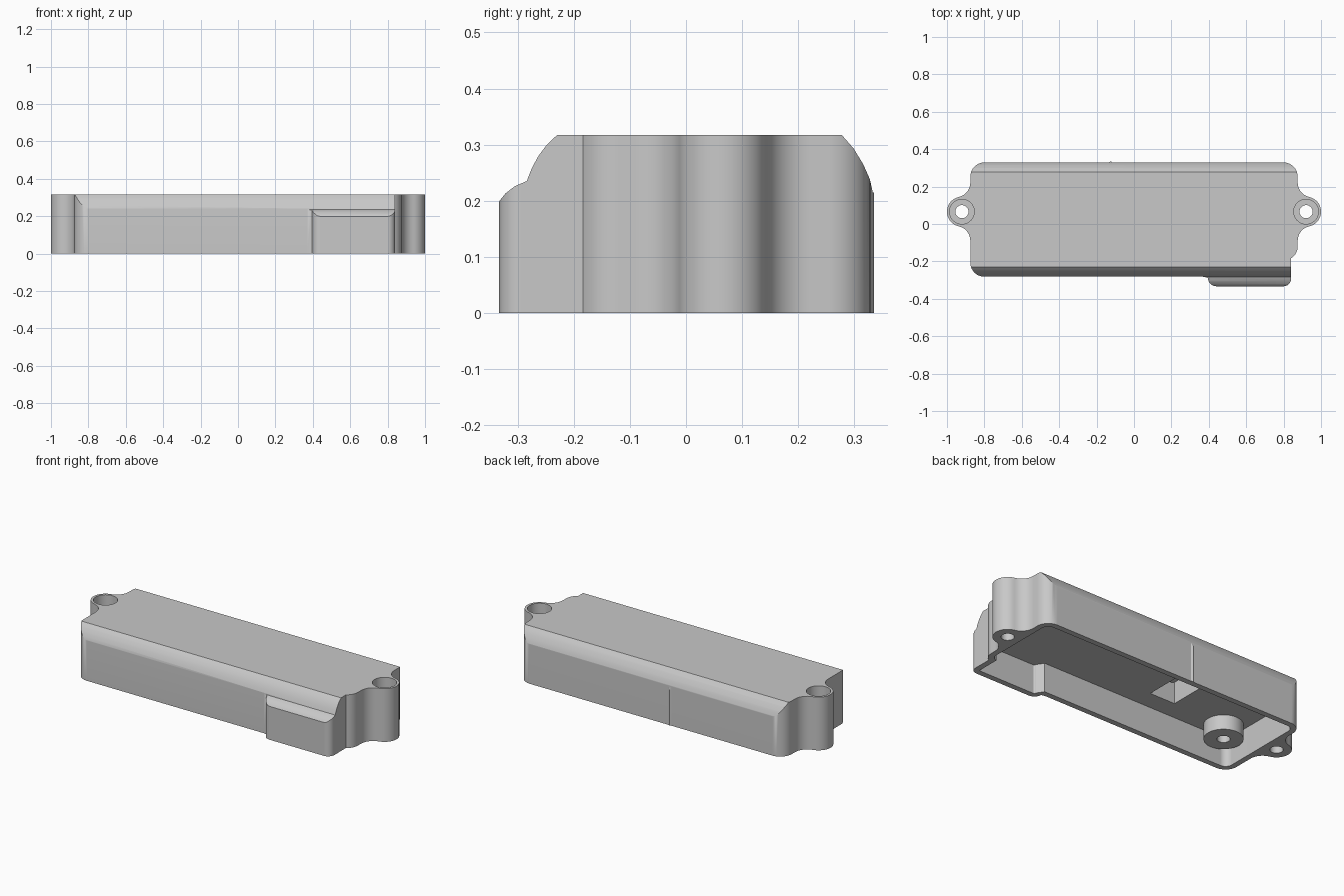
import bpy, bmesh, math
from math import radians, sin, cos, sqrt
from mathutils import Vector

if "Cube" in bpy.data.objects:
    bpy.data.objects.remove(bpy.data.objects["Cube"], do_unlink=True)

HEIGHT, CEILING = 0.317, 0.172
EAR_X, EAR_Y, EAR_R = 0.92, 0.066, 0.08

grey = bpy.data.materials.new("plain grey")
grey.use_nodes = True
grey.diffuse_color = (0.58, 0.58, 0.58, 1)
grey.node_tree.nodes["Principled BSDF"].inputs["Base Color"].default_value = (0.58, 0.58, 0.58, 1)


def arc(cx, cy, r, start, end, n=10):
    """Points along an arc, angles in degrees."""
    angles = [radians(start + (end - start) * i / n) for i in range(n + 1)]
    return [(cx + r * cos(a), cy + r * sin(a)) for a in angles]


def prism(name, points, low, high, axis="z"):
    """Extrude a closed outline: (x, y) along z, (y, z) along x or (x, z) along y."""
    place = {"z": lambda u, v, w: (u, v, w), "x": lambda u, v, w: (w, u, v),
             "y": lambda u, v, w: (u, w, v)}[axis]
    bm = bmesh.new()
    base = bm.faces.new([bm.verts.new(place(u, v, low)) for u, v in points])
    step = Vector(place(0, 0, high - low))
    new = bmesh.ops.extrude_face_region(bm, geom=[base], use_keep_orig=True)["geom"]
    bmesh.ops.translate(bm, vec=step, verts=[g for g in new if isinstance(g, bmesh.types.BMVert)])
    bmesh.ops.recalc_face_normals(bm, faces=bm.faces)
    mesh = bpy.data.meshes.new(name)
    bm.to_mesh(mesh)
    bm.free()
    mesh.materials.append(grey)
    obj = bpy.data.objects.new(name, mesh)
    bpy.context.collection.objects.link(obj)
    return obj


def cylinder(name, x, y, r, low, high):
    return prism(name, arc(x, y, r, 0, 360, 40)[:-1], low, high)


def combine(target, tool, operation):
    """Apply a boolean and discard the tool."""
    mod = target.modifiers.new("cut", "BOOLEAN")
    mod.object, mod.operation, mod.solver = tool, operation, "EXACT"
    bpy.context.view_layer.objects.active = target
    bpy.ops.object.modifier_apply(modifier=mod.name)
    bpy.data.objects.remove(tool, do_unlink=True)


def ear(side):
    """Mounting ear outline with concave blends, from bottom to top on +x."""
    r = 0.08
    cx = 0.875 + r
    dy = sqrt((r + EAR_R) ** 2 - (cx - EAR_X) ** 2)
    a = math.degrees(math.atan2(dy, cx - EAR_X))
    pts = arc(cx, EAR_Y - dy, r, 180, 180 - a, 8)
    pts += arc(EAR_X, EAR_Y, EAR_R, -a, a, 24)[1:]
    pts += arc(cx, EAR_Y + dy, r, 180 + a, 180, 8)[1:]
    return pts if side > 0 else [(-x, y) for x, y in reversed(pts)]


def footprint(t, ears):
    """Case outline inset by t, counter-clockwise from the front left corner."""
    r = 0.075 - t
    pts = arc(-0.80, -0.207, r, 180, 270)
    # raised front block with rounded corners
    pts += [(0.37 + t, -0.282 + t)]
    pts += arc(0.44, -0.288, 0.045 - t, 180, 270, 6)
    pts += arc(0.80, -0.293, 0.04 - t, 270, 360, 6)
    # right front corner, cut short by the block's end wall
    cut = math.degrees(math.acos((0.04 - t) / r))
    pts += arc(0.80, -0.12, r, -cut, 0, 8)
    pts += ear(1) if ears else []
    pts += arc(0.80, 0.254, r, 0, 90)
    # slight vertical ridge on the back wall
    pts += [(-0.115, 0.329), (-0.125, 0.335), (-0.135, 0.329)] if ears else []
    pts += arc(-0.80, 0.254, r, 90, 180)
    pts += ear(-1) if ears else []
    return pts


# Outer shell: footprint trimmed by the rounded side profile
shoulder_front = [(-0.23, HEIGHT), (-0.248, 0.3), (-0.263, 0.28), (-0.275, 0.258), (-0.284, 0.235)]
shoulder_bump = [(-0.305, 0.226), (-0.322, 0.213), (-0.333, 0.199)]
shoulder_back = [(0.333, 0.215), (0.328, 0.238), (0.316, 0.265), (0.299, 0.293), (0.278, HEIGHT)]
profile = [(-0.34, 0.199), (-0.34, -0.1), (0.34, -0.1), (0.34, 0.215)] + shoulder_back
profile += shoulder_front + shoulder_bump
case = prism("case_cover", footprint(0, True), 0, HEIGHT)
combine(case, prism("side_profile", profile, -1.2, 1.2, "x"), "INTERSECT")

# Open underside with a flat ceiling
combine(case, prism("cavity", footprint(0.033, False), -0.1, CEILING), "DIFFERENCE")

# Wedge-shaped pocket rising into the ceiling
wedge = [(-0.39, 0.1), (-0.225, 0.1), (-0.225, CEILING), (-0.25, 0.225), (-0.30, 0.27), (-0.39, 0.3)]
combine(case, prism("pocket", wedge, -0.135, 0.17, "y"), "DIFFERENCE")

# Screw holes and deep counterbores in both ears
for x in (-EAR_X, EAR_X):
    combine(case, cylinder("counterbore", x, EAR_Y, 0.066, 0.06, 0.5), "DIFFERENCE")
    combine(case, cylinder("screw_hole", x, EAR_Y, 0.035, -0.1, 0.2), "DIFFERENCE")

# Screw post hanging from the ceiling
post = cylinder("screw_post", -0.73, -0.14, 0.105, 0.085, CEILING + 0.01)
combine(post, cylinder("post_hole", -0.73, -0.14, 0.035, 0, 0.16), "DIFFERENCE")

for obj in (case, post):
    bpy.ops.object.select_all(action="DESELECT")
    obj.select_set(True)
    bpy.context.view_layer.objects.active = obj
    bpy.ops.object.shade_smooth_by_angle(angle=radians(28))
    obj.modifiers.new("even shading", "WEIGHTED_NORMAL").keep_sharp = True
